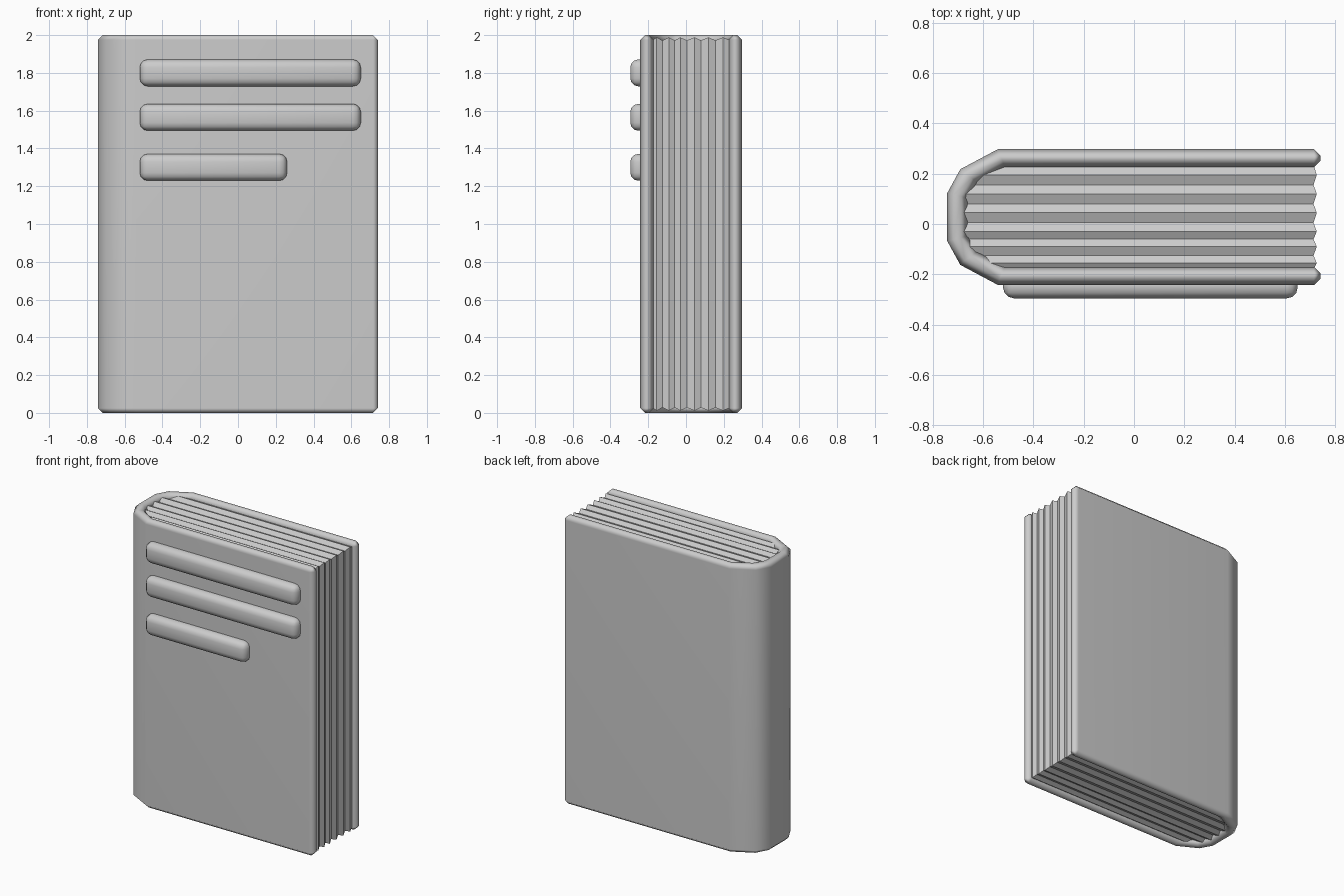
import bpy, bmesh, math

if "Cube" in bpy.data.objects:
    bpy.data.objects.remove(bpy.data.objects["Cube"])

# one plain grey for everything
grey = bpy.data.materials.new("plain_grey")
grey.use_nodes = True
colour = (0.6, 0.6, 0.6, 1)
grey.diffuse_color = colour
grey.node_tree.nodes["Principled BSDF"].inputs["Base Color"].default_value = colour

MID = 0.0275  # middle of the book thickness


def finish(name, bm, angle):
    bmesh.ops.recalc_face_normals(bm, faces=bm.faces)
    mesh = bpy.data.meshes.new(name)
    bm.to_mesh(mesh)
    bm.free()
    mesh.materials.append(grey)
    ob = bpy.data.objects.new(name, mesh)
    bpy.context.collection.objects.link(ob)
    bpy.ops.object.select_all(action='DESELECT')
    ob.select_set(True)
    bpy.context.view_layer.objects.active = ob
    if angle:
        bpy.ops.object.shade_smooth_by_angle(angle=math.radians(angle))
    return ob


def bevel_sharp(bm, width, segments):
    sharp = [e for e in bm.edges if e.calc_face_angle(0) > math.radians(60)]
    bmesh.ops.bevel(bm, geom=sharp, offset=width, segments=segments,
                    profile=0.5, affect='EDGES', clamp_overlap=True)


# cover: half profiles mirrored across the middle, wrapped round the spine
outer = [(0.74, 0.27), (-0.54, 0.27), (-0.69, 0.19), (-0.742, 0.095)]
inner = [(0.74, 0.198), (-0.515, 0.198), (-0.625, 0.137), (-0.662, 0.075)]


def wrap(half):
    return [(x, MID - d) for x, d in half] + [(x, MID + d) for x, d in reversed(half)]


bm = bmesh.new()
rows = []
for (ox, oy), (ix, iy) in zip(wrap(outer), wrap(inner)):
    rows.append([bm.verts.new(p) for p in
                 ((ox, oy, 0), (ox, oy, 2), (ix, iy, 2), (ix, iy, 0))])
for a, b in zip(rows, rows[1:]):
    for i in range(4):
        j = (i + 1) % 4
        bm.faces.new((a[i], a[j], b[j], b[i]))
bm.faces.new(rows[0])
bm.faces.new(rows[-1])
bmesh.ops.recalc_face_normals(bm, faces=bm.faces)
bevel_sharp(bm, 0.025, 1)
cover = finish("cover", bm, 50)
weighted = cover.modifiers.new("weighted_normals", 'WEIGHTED_NORMAL')
weighted.keep_sharp = True

# pages: zigzag block, ridges and grooves alternating through the thickness
ys = [0.235, 0.195, 0.155, 0.12, 0.08, 0.045, 0.005,
      -0.03, -0.06, -0.09, -0.125, -0.155, -0.18]
bm = bmesh.new()
rings = []
for k, y in enumerate(ys):
    groove = 0.016 if k % 2 == 0 else 0
    left = -0.70 + 0.17 * min(abs(y - MID) / 0.23, 1) ** 3
    right, low, high = 0.726 - groove * 0.8, 0.012 + groove, 1.988 - groove
    rings.append([bm.verts.new(p) for p in
                  ((left, y, low), (right, y, low), (right, y, high), (left, y, high))])
for a, b in zip(rings, rings[1:]):
    for i in range(4):
        j = (i + 1) % 4
        bm.faces.new((a[i], a[j], b[j], b[i]))
bm.faces.new(rings[0])
bm.faces.new(rings[-1])
finish("pages", bm, 0)

# raised rounded bars on the front cover
bars = [("upper_bar", 0.65, 1.80), ("middle_bar", 0.65, 1.565), ("lower_bar", 0.26, 1.30)]
for name, right, z in bars:
    left, front, back, height = -0.52, -0.295, -0.20, 0.142
    bm = bmesh.new()
    bmesh.ops.create_cube(bm, size=1)
    for v in bm.verts:
        v.co = (left if v.co.x < 0 else right,
                front if v.co.y < 0 else back,
                z + v.co.z * height)
    bevel_sharp(bm, 0.042, 3)
    finish(name, bm, 40)
